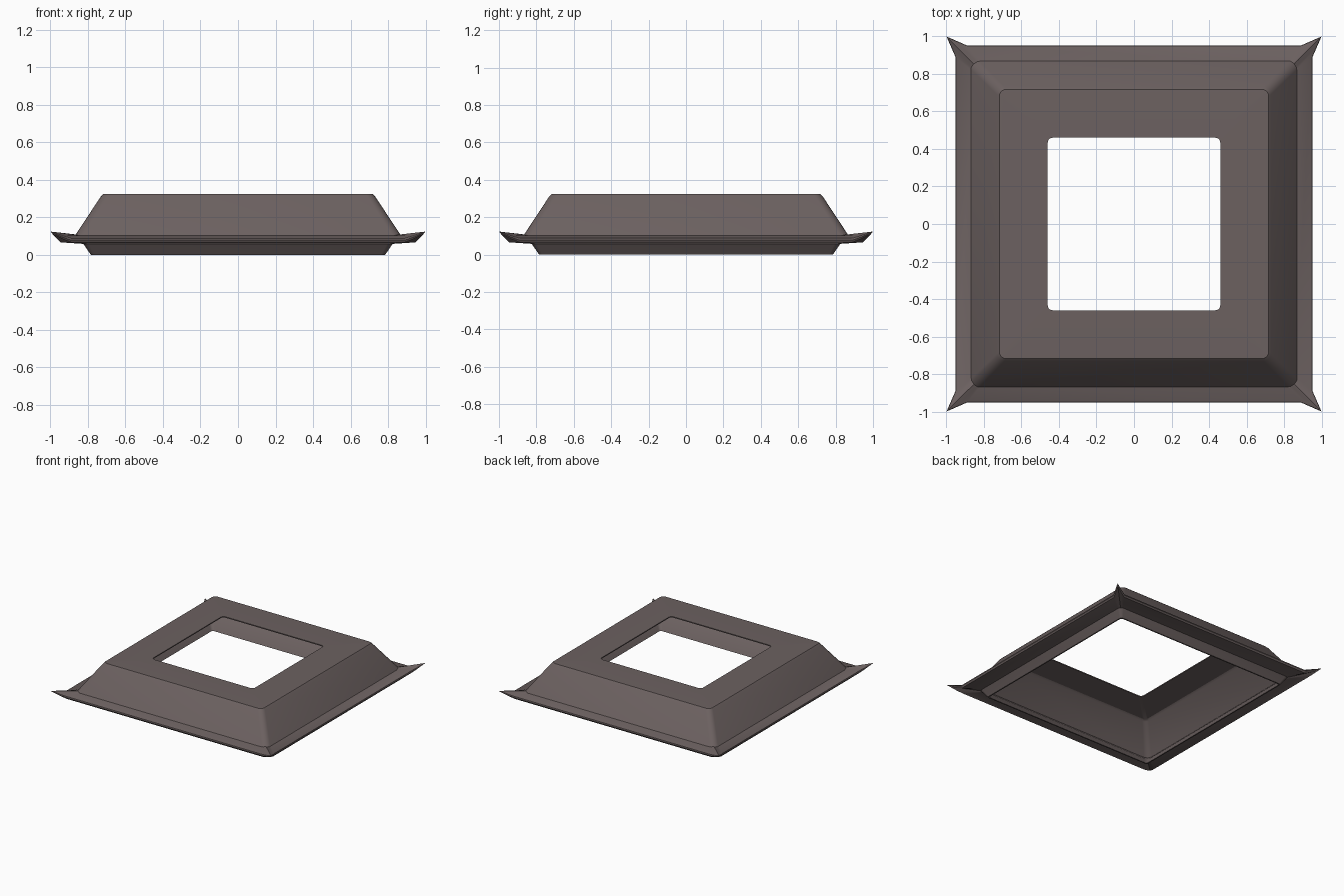
import bpy, bmesh, math

if "Cube" in bpy.data.objects:
    bpy.data.objects.remove(bpy.data.objects["Cube"])

SEG = 4  # segments per rounded corner


def corner(h, z, r):
    """Rounded corner in the +x+y quadrant."""
    c = h - r
    return [(c + r * math.cos(a), c + r * math.sin(a), z)
            for a in (math.pi / 2 * j / SEG for j in range(SEG + 1))]


def flared(h, z, tip, tip_z, start=0.89):
    """Eave corner drawn out to an upturned point."""
    mid = (h * 0.55 + tip * 0.45, start * 0.5 + tip * 0.5 - 0.005, z * 0.6 + tip_z * 0.4)
    return [(h, start, z), mid, (tip, tip, tip_z),
            (mid[1], mid[0], mid[2]), (start, h, z)]


def ring(bm, pts):
    """Repeat one corner around four sides."""
    out = []
    for q in range(4):
        for x, y, z in pts:
            for _ in range(q):
                x, y = -y, x
            out.append(bm.verts.new((x, y, z)))
    return out


def shell(name, rows, closed, mat):
    bm = bmesh.new()
    rings = [ring(bm, r) for r in rows]
    pairs = list(zip(rings, rings[1:]))
    if closed:
        pairs.append((rings[-1], rings[0]))
    for a, b in pairs:
        n = len(a)
        for i in range(n):
            k = (i + 1) % n
            bm.faces.new((a[i], b[i], b[k], a[k]))
    bmesh.ops.recalc_face_normals(bm, faces=bm.faces)
    me = bpy.data.meshes.new(name)
    bm.to_mesh(me)
    bm.free()
    ob = bpy.data.objects.new(name, me)
    bpy.context.collection.objects.link(ob)
    me.materials.append(mat)
    bpy.ops.object.select_all(action='DESELECT')
    ob.select_set(True)
    bpy.context.view_layer.objects.active = ob
    bpy.ops.object.shade_smooth_by_angle(angle=math.radians(30))
    return ob


mat = bpy.data.materials.new("roof_brown")
mat.diffuse_color = (0.15, 0.12, 0.118, 1)
mat.use_nodes = True
mat.node_tree.nodes["Principled BSDF"].inputs["Base Color"].default_value = mat.diffuse_color

# Hollow roof: flat top with a square opening, sloping sides, open below
shell("roof_slopes", [
    corner(0.46, 0.325, 0.025),
    corner(0.70, 0.325, 0.03),
    corner(0.718, 0.324, 0.035),
    corner(0.732, 0.31, 0.04),
    corner(0.872, 0.098, 0.045),
    corner(0.855, 0.095, 0.04),
    corner(0.715, 0.307, 0.035),
    corner(0.70, 0.317, 0.03),
    corner(0.46, 0.317, 0.025),
], True, mat)

# Eave with upturned corner points, and the skirt tapering down to the ground
shell("eave_and_skirt", [
    corner(0.855, 0.104, 0.045),
    flared(0.95, 0.088, 0.994, 0.123),
    flared(0.952, 0.078, 1.0, 0.122),
    flared(0.945, 0.066, 0.985, 0.108),
    corner(0.825, 0.058, 0.03),
    corner(0.785, 0.0, 0.02),
    corner(0.775, 0.0, 0.02),
    corner(0.815, 0.064, 0.03),
], True, mat)
